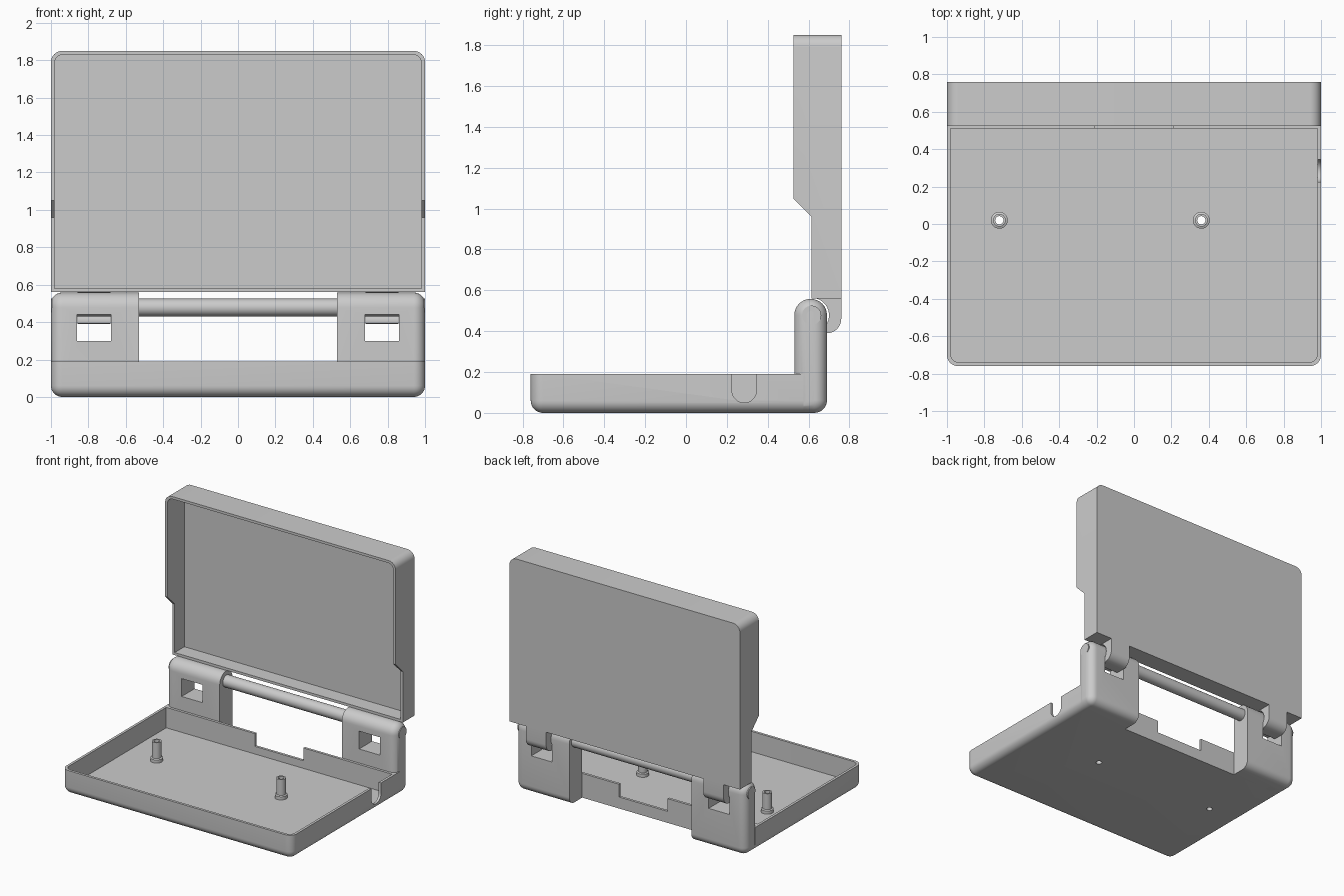
import bpy, bmesh
from math import sin, cos, radians, pi

if "Cube" in bpy.data.objects:
    bpy.data.objects.remove(bpy.data.objects["Cube"], do_unlink=True)

grey = bpy.data.materials.new("light grey plastic")
grey.use_nodes = True
grey.diffuse_color = (0.6, 0.6, 0.6, 1)
grey.node_tree.nodes["Principled BSDF"].inputs["Base Color"].default_value = (0.6, 0.6, 0.6, 1)

WALL = 0.02
HINGE_Y, HINGE_Z = 0.61, 0.478


def finish(name, bm):
    bmesh.ops.recalc_face_normals(bm, faces=bm.faces)
    mesh = bpy.data.meshes.new(name)
    bm.to_mesh(mesh)
    bm.free()
    mesh.materials.append(grey)
    obj = bpy.data.objects.new(name, mesh)
    bpy.context.collection.objects.link(obj)
    return obj


def arc(cu, cv, r, start, end, n=8):
    """Points along a circular arc, angles in degrees."""
    angles = [radians(start + (end - start) * i / n) for i in range(n + 1)]
    return [(cu + r * cos(a), cv + r * sin(a)) for a in angles]


def loft(name, rings, closed=False):
    """Skin a row of equal rings; capped at the ends or closed on itself."""
    bm = bmesh.new()
    rows = [[bm.verts.new(p) for p in ring] for ring in rings]
    n = len(rows[0])
    pairs = list(zip(rows, rows[1:]))
    if closed:
        pairs.append((rows[-1], rows[0]))
    for a, b in pairs:
        for i in range(n):
            j = (i + 1) % n
            bm.faces.new((a[i], a[j], b[j], b[i]))
    if not closed:
        bm.faces.new(rows[0])
        bm.faces.new(rows[-1])
    return finish(name, bm)


def prism_x(name, pts, x0, x1):
    return loft(name, [[(x, y, z) for y, z in pts] for x in (x0, x1)])


def box(name, lo, hi, rule=None, r=0.06):
    """Box from corner to corner; edges that pass the rule are rounded."""
    bm = bmesh.new()
    bmesh.ops.create_cube(bm, size=1)
    for v in bm.verts:
        v.co = [lo[i] + (v.co[i] + 0.5) * (hi[i] - lo[i]) for i in range(3)]
    if rule:
        edges = [e for e in bm.edges if rule(*(sum((v.co for v in e.verts), e.verts[0].co * 0) / 2))]
        bmesh.ops.bevel(bm, geom=edges, offset=r, segments=8, profile=0.5, affect='EDGES')
    return finish(name, bm)


def cut(obj, *cutters):
    for cutter in cutters:
        cutter.hide_render = True
        mod = obj.modifiers.new("cut", 'BOOLEAN')
        mod.operation = 'DIFFERENCE'
        mod.solver = 'EXACT'
        mod.object = cutter
        bpy.context.view_layer.objects.active = obj
        bpy.ops.object.modifier_apply(modifier=mod.name)
        bpy.data.objects.remove(cutter, do_unlink=True)
    return obj


def circle(x, y, z, r, n=32):
    return [(x + r * cos(2 * pi * i / n), y + r * sin(2 * pi * i / n), z) for i in range(n)]


parts = []

# Base tray: rounded below and at the front corners, square at the back
tray = box("base_tray", (-1, -0.76, 0), (1, 0.53, 0.19),
           lambda x, y, z: y < 0.5 and z < 0.15)
cut(tray,
    box("tray_hollow", (-1 + WALL, -0.76 + WALL, 0.03), (1 - WALL, 0.53 - WALL, 0.4),
        lambda x, y, z: y < -0.7 and abs(x) > 0.5, 0.045),
    box("rear_notch", (-0.21, 0.45, 0.09), (0.21, 0.6, 0.4)),
    prism_x("cable_notch", [(0.225, 0.3)] + arc(0.285, 0.11, 0.06, 180, 360, 16) + [(0.345, 0.3)], 0.9, 1.1))
parts.append(tray)

# Screw posts with holes through the floor
for px in (-0.72, 0.36):
    cut(tray, loft("screw_hole", [circle(px, 0.02, z, 0.0225) for z in (-0.1, 0.1)]))
    profile = [(0.022, 0.002), (0.045, 0.025), (0.045, 0.055), (0.034, 0.06), (0.034, 0.185), (0.022, 0.185)]
    parts.append(loft("screw_post", [circle(px, 0.02, z, r) for r, z in profile], closed=True))


def block_profile(d):
    """Hinge block outline in y, z, shrunk inward by d."""
    back, front, low = 0.69 - d, 0.53 + d, d
    r = 0.062 - d
    return ([(front, low)] + arc(back - r, low + r, r, -90, 0)
            + arc(HINGE_Y, HINGE_Z, 0.08 - d, 0, 180, 16))


FILLET = 0.06
for s, side in ((1, "left"), (-1, "right")):
    # Hinge block with its outer end rounded over
    rings = [[(s * 0.53, y, z) for y, z in block_profile(0)]]
    for i in range(9):
        t = radians(90 * i / 8)
        x = s * (1 - FILLET + FILLET * sin(t))
        rings.append([(x, y, z) for y, z in block_profile(FILLET * (1 - cos(t)))])
    block = loft(side + "_hinge_block", rings)
    cut(block, box("latch_window", (0.77 * s - 0.09, 0.4, 0.30), (0.77 * s + 0.09, 0.9, 0.44)))
    parts.append(block)

    # Tray corner running into the block
    xs = sorted((s * 0.85, s * 1.0))
    parts.append(box(side + "_tray_corner", (xs[0], 0.52, 0), (xs[1], 0.575, 0.19),
                     lambda x, y, z: abs(x) > 0.99 and z < 0.01 and abs(y - 0.5475) < 0.01))

    # Lid hook that wraps around the block
    hook = (arc(0.69, 0.46, 0.07, 0, -90)
            + arc(HINGE_Y + 0.005, HINGE_Z, 0.085, -90, 74, 20)
            + [(0.64, 0.57), (0.76, 0.57)])
    parts.append(prism_x(side + "_lid_hook", hook, s * 0.682, s * 0.858))

# Hinge rod
rod = arc(HINGE_Y + 0.005, HINGE_Z, 0.047, 0, 348.75, 31)
parts.append(prism_x("hinge_rod", rod, -1, 1))

# Lid: open shell with stepped side walls
top_corner = lambda x, y, z: abs(x) > 0.9 and z > 1.8
lid = box("lid", (-1, 0.525, 0.56), (1, 0.76, 1.85), top_corner)
cut(lid,
    box("lid_hollow", (-1 + WALL, 0.4, 0.58), (1 - WALL, 0.735, 1.83), top_corner, 0.045),
    prism_x("lid_step", [(0.45, 0.5), (0.615, 0.5), (0.615, 0.96), (0.45, 1.125)], -1.1, 1.1))
parts.append(lid)

# Smooth shading on the rounded surfaces only
for obj in parts:
    bpy.ops.object.select_all(action='DESELECT')
    obj.select_set(True)
    bpy.context.view_layer.objects.active = obj
    bpy.ops.object.shade_smooth_by_angle(angle=radians(30))
